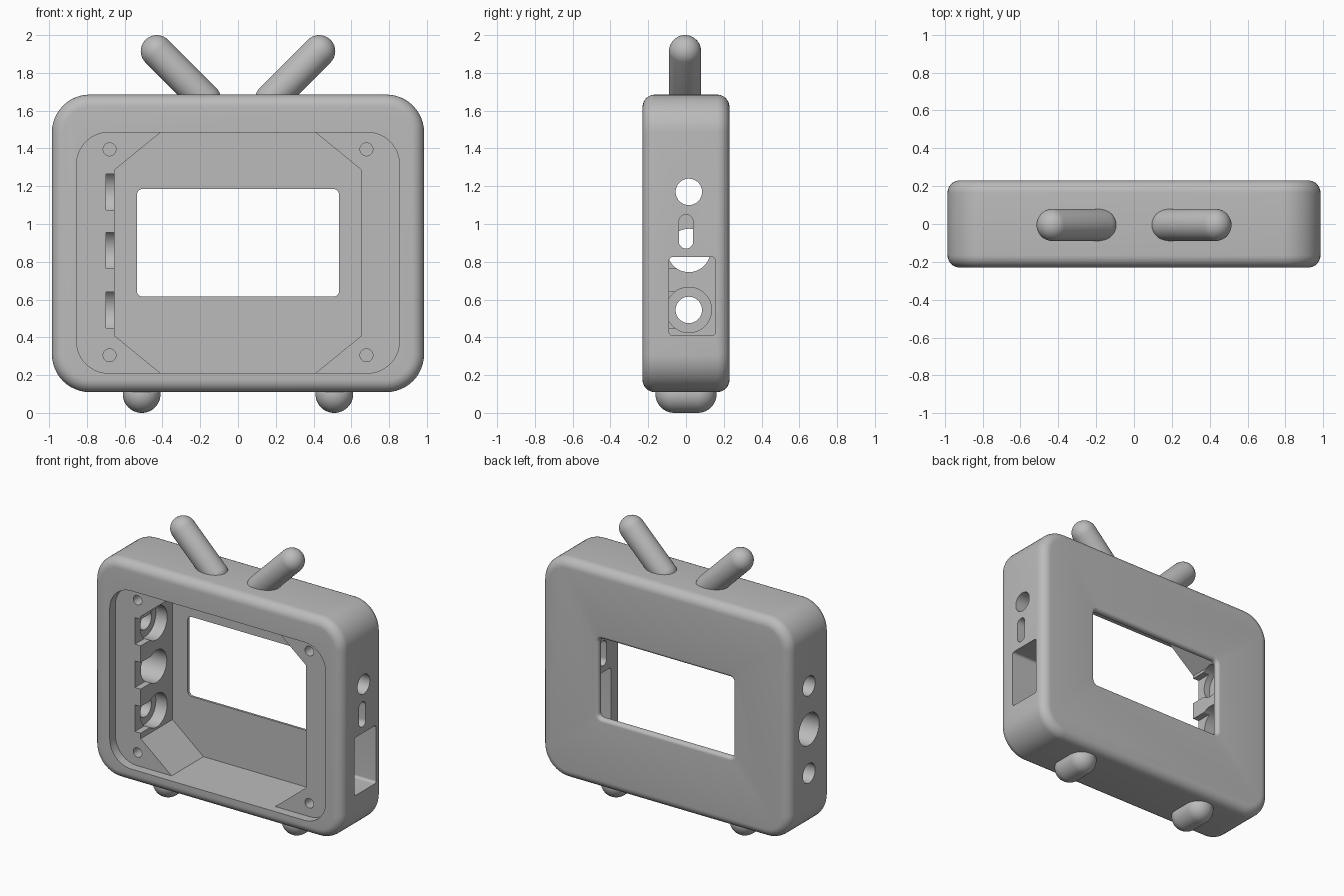
import bpy
import bmesh
from math import sin, cos, pi
from mathutils import Matrix

cube = bpy.data.objects.get("Cube")
if cube:
    bpy.data.objects.remove(cube, do_unlink=True)

grey = bpy.data.materials.new("plain grey")
grey.use_nodes = True
colour = (0.5, 0.5, 0.5, 1)
grey.diffuse_color = colour
grey.node_tree.nodes["Principled BSDF"].inputs["Base Color"].default_value = colour


def rounded(w, h, r, cx=0, cz=0, steps=12):
    """Rounded rectangle outline; a circle when w = h = 2r."""
    points = []
    corners = ((1, 1), (-1, 1), (-1, -1), (1, -1))
    for quarter, (sx, sz) in enumerate(corners):
        for i in range(steps + 1):
            a = (quarter + i / steps) * pi / 2
            points.append((cx + sx * (w / 2 - r) + r * cos(a),
                           cz + sz * (h / 2 - r) + r * sin(a)))
    return points


def circle(r, cx=0, cz=0):
    return rounded(2 * r, 2 * r, r, cx, cz)


def loft(name, axis, rings):
    """Closed solid through outlines placed at distances along an axis."""
    place = {"X": lambda d, a, b: (d, a, b),
             "Y": lambda d, a, b: (a, d, b),
             "Z": lambda d, a, b: (a, b, d)}[axis]
    bm = bmesh.new()
    loops = [[bm.verts.new(place(d, a, b)) for a, b in ring] for d, ring in rings]
    for low, high in zip(loops, loops[1:]):
        for i in range(len(low)):
            bm.faces.new((low[i - 1], low[i], high[i], high[i - 1]))
    bm.faces.new(loops[0])
    bm.faces.new(loops[-1])
    bmesh.ops.remove_doubles(bm, verts=bm.verts, dist=0.00001)
    bmesh.ops.recalc_face_normals(bm, faces=bm.faces)
    mesh = bpy.data.meshes.new(name)
    bm.to_mesh(mesh)
    bm.free()
    mesh.materials.append(grey)
    obj = bpy.data.objects.new(name, mesh)
    bpy.context.collection.objects.link(obj)
    return obj


def select(obj):
    bpy.ops.object.select_all(action="DESELECT")
    obj.select_set(True)
    bpy.context.view_layer.objects.active = obj


def smooth(obj):
    select(obj)
    bpy.ops.object.shade_smooth_by_angle(angle=pi / 6)


def cut(axis, *rings):
    """Subtract a lofted solid from the case."""
    cutter = loft("cutter", axis, rings)
    cutter.hide_render = True
    select(case)
    mod = case.modifiers.new("cut", "BOOLEAN")
    mod.operation = "DIFFERENCE"
    mod.solver = "EXACT"
    mod.object = cutter
    bpy.ops.object.modifier_apply(modifier=mod.name)
    bpy.data.objects.remove(cutter, do_unlink=True)


def capsule(name, r, low, high):
    """Round-ended rod along z between two end centres."""
    arc = [i / 10 * pi / 2 for i in range(10)] + [pi / 2 * 0.985]
    rings = [(low - r * sin(t), circle(r * cos(t))) for t in reversed(arc)]
    rings += [(high + r * sin(t), circle(r * cos(t))) for t in arc]
    return loft(name, "Z", rings)


# Case with rounded outer edges
MID, EDGE, HALF = 0.8975, 0.065, 0.23
FRONT, LEDGE, BACK = -0.23, -0.165, 0.195
arc = [i / 8 * pi / 2 for i in range(9)]


def case_ring(inset):
    return rounded(1.97 - 2 * inset, 1.575 - 2 * inset, 0.2 - inset, 0, MID)


rings = [(-HALF + EDGE * (1 - sin(t)), case_ring(EDGE * (1 - cos(t)))) for t in reversed(arc)]
rings += [(HALF - EDGE * (1 - sin(t)), case_ring(EDGE * (1 - cos(t)))) for t in arc]
case = loft("case", "Y", rings)

# Front recess and deep cavity with chamfered corners
LOW, HIGH = 0.21, 1.485
recess = rounded(1.71, HIGH - LOW, 0.17, 0, (LOW + HIGH) / 2)
cut("Y", (FRONT - 0.1, recess), (LEDGE, recess))
right = [(0.41, LOW), (0.655, LOW + 0.2), (0.655, HIGH - 0.2), (0.41, HIGH)]
cavity = right + [(-x, z) for x, z in reversed(right)]
cut("Y", (LEDGE - 0.03, cavity), (BACK, cavity))

# Screen window, flared at the back
FLARE = 0.025


def window(o):
    return rounded(1.07 + 2 * o, 0.57 + 2 * o, 0.03 + o, 0, 0.9)


flare = [(HALF - FLARE * (1 - sin(t)), window(FLARE * (1 - cos(t)))) for t in arc]
cut("Y", (0.1, window(0)), *flare, (0.3, window(FLARE)))

# Screw holes in the ledge
for x in (-0.68, 0.68):
    for z in (0.305, 1.395):
        cut("Y", (LEDGE - 0.03, circle(0.034, x, z)), (0.03, circle(0.034, x, z)))

# Right wall: three knob holes, inner pockets and notches open to the front
AXIS_Y = 0.015
for z, r in ((0.545, 0.07), (0.86, 0.115), (1.17, 0.07)):
    cut("X", (-1.1, circle(r, AXIS_Y, z)), (-0.6, circle(r, AXIS_Y, z)))
    if r < 0.1:
        pocket = circle(0.12, AXIS_Y, z)
        cut("X", (-0.745, pocket), (-0.6, pocket))
    y0, y1, h = LEDGE - 0.03, AXIS_Y, 0.095
    notch = [(y0, z - h), (y1, z - h), (y1, z + h), (y0, z + h)]
    cut("X", (-0.7, notch), (-0.6, notch))

# Left wall: round hole, slot and rectangular opening
for outline in (circle(0.07, AXIS_Y, 1.17),
                rounded(0.076, 0.18, 0.038, 0, 0.96),
                rounded(0.245, 0.415, 0.018, 0.033, 0.617)):
    cut("X", (0.6, outline), (1.1, outline))
smooth(case)

# Antennas and feet
for side, label in ((1, "left"), (-1, "right")):
    antenna = capsule(label + "_antenna", 0.085, -0.36, 0)
    antenna.data.transform(Matrix.Translation((side * 0.43, -0.005, 1.915))
                           @ Matrix.Rotation(side * pi / 4, 4, "Y"))
    smooth(antenna)
    foot = capsule(label + "_foot", 0.1, -0.062, 0.062)
    foot.data.transform(Matrix.Translation((side * 0.51, 0, 0.1))
                        @ Matrix.Rotation(pi / 2, 4, "X"))
    smooth(foot)
